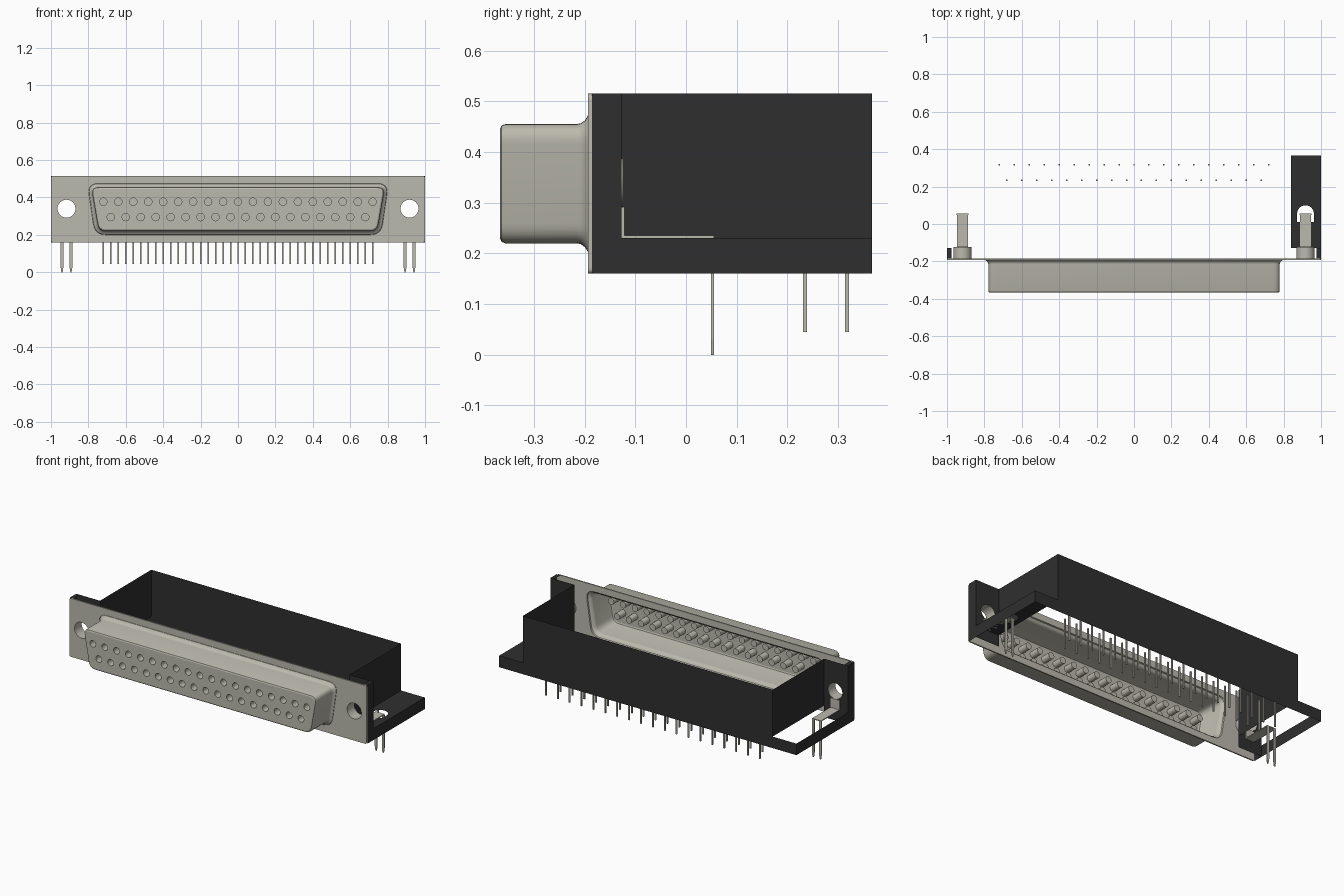
import bpy, bmesh, math
from mathutils import Matrix, Vector

cube = bpy.data.objects.get("Cube")
if cube:
    bpy.data.objects.remove(cube, do_unlink=True)


def material(name, rgb):
    m = bpy.data.materials.new(name)
    m.use_nodes = True
    m.diffuse_color = (*rgb, 1)
    b = m.node_tree.nodes["Principled BSDF"]
    b.inputs["Base Color"].default_value = (*rgb, 1)
    b.inputs["Roughness"].default_value = 0.6
    return m


METAL = material("warm grey metal", (0.50, 0.49, 0.42))
BLACK = material("black plastic", (0.028, 0.028, 0.028))


def add(name, mesh, mat, smooth=False):
    mesh.materials.clear()
    mesh.materials.append(mat)
    ob = bpy.data.objects.new(name, mesh)
    bpy.context.collection.objects.link(ob)
    if smooth:
        bpy.ops.object.select_all(action='DESELECT')
        bpy.context.view_layer.objects.active = ob
        ob.select_set(True)
        bpy.ops.object.shade_smooth_by_angle(angle=math.radians(40))
    return ob


def from_bmesh(name, bm, mat, smooth=False):
    mesh = bpy.data.meshes.new(name)
    bm.to_mesh(mesh)
    bm.free()
    return add(name, mesh, mat, smooth)


def circle(cx, cy, r, n=32):
    return [(cx + r * math.cos(2 * math.pi * i / n), cy + r * math.sin(2 * math.pi * i / n))
            for i in range(n)]


def rounded(corners, r, n=6):
    """Polygon with its corners rounded by short curves."""
    pts = []
    for i, c in enumerate(corners):
        c = Vector(c)
        a = c + (Vector(corners[i - 1]) - c).normalized() * r
        b = c + (Vector(corners[(i + 1) % len(corners)]) - c).normalized() * r
        for k in range(n + 1):
            t = k / n
            pts.append(tuple(a * (1 - t) ** 2 + c * 2 * t * (1 - t) + b * t * t))
    return pts


def plate(name, loops, mat, at, thick=0.0, upright=True):
    """Filled outline with holes, standing at y = at or lying at z = at."""
    cu = bpy.data.curves.new(name, 'CURVE')
    cu.dimensions = '2D'
    cu.fill_mode = 'BOTH'
    cu.extrude = thick / 2
    for loop in loops:
        sp = cu.splines.new('POLY')
        sp.points.add(len(loop) - 1)
        for p, (x, y) in zip(sp.points, loop):
            p.co = (x, y, 0, 1)
        sp.use_cyclic_u = True
    tmp = bpy.data.objects.new(name + "_outline", cu)
    mesh = bpy.data.meshes.new_from_object(tmp)
    bpy.data.objects.remove(tmp)
    bpy.data.curves.remove(cu)
    mesh.name = name
    if upright:
        mesh.transform(Matrix.Translation((0, at, 0)) @ Matrix.Rotation(math.pi / 2, 4, 'X'))
    else:
        mesh.transform(Matrix.Translation((0, 0, at)))
    return add(name, mesh, mat)


def sheet(name, quads, mat):
    bm = bmesh.new()
    for q in quads:
        bm.faces.new([bm.verts.new(p) for p in q])
    return from_bmesh(name, bm, mat)


def wall_x(x, y0, y1, z0, z1):
    return [(x, y0, z0), (x, y1, z0), (x, y1, z1), (x, y0, z1)]


def wall_y(y, x0, x1, z0, z1):
    return [(x0, y, z0), (x0, y, z1), (x1, y, z1), (x1, y, z0)]


def box(bm, x0, x1, y0, y1, z0, z1):
    m = Matrix.Translation(((x0 + x1) / 2, (y0 + y1) / 2, (z0 + z1) / 2)) \
        @ Matrix.Diagonal((x1 - x0, y1 - y0, z1 - z0, 1))
    return bmesh.ops.create_cube(bm, size=1, matrix=m)["verts"]


# Main dimensions
BOT, TOP, LEDGE = 0.16, 0.515, 0.23
FRONT, FLANGE_BACK, MOUNT_BACK, BACK = -0.367, -0.185, -0.127, 0.367
HOUSE, HOLE_X, HOLE_Z, HOLE_R = 0.84, 0.917, 0.34, 0.048


def d_outline(off):
    return rounded([(-0.785 - off, 0.455 + off), (-0.745 - off, 0.22 - off),
                    (0.745 + off, 0.22 - off), (0.785 + off, 0.455 + off)], 0.04 + off)


# Metal flange with screw holes and the D opening
flange = rounded([(-1, BOT), (1, BOT), (1, TOP), (-1, TOP)], 0.012)
plate("flange", [flange, circle(-HOLE_X, HOLE_Z, HOLE_R), circle(HOLE_X, HOLE_Z, HOLE_R),
                 d_outline(0.02)], METAL, -0.189, 0.008)

# D-shaped shell, flared at the root and rounded at the front
bm = bmesh.new()
rings = []
for y, off in [(-0.185, 0.02), (-0.193, 0.018), (-0.199, 0.008), (-0.207, 0.002), (-0.215, 0),
               (-0.357, 0), (-0.364, -0.003), (FRONT, -0.01)]:
    rings.append([bm.verts.new((x, y, z)) for x, z in d_outline(off)])
for a, b in zip(rings, rings[1:]):
    for i in range(len(a)):
        bm.faces.new((a[i - 1], a[i], b[i], b[i - 1]))
bmesh.ops.recalc_face_normals(bm, faces=bm.faces)
from_bmesh("shell", bm, METAL, True)

# Contact positions: 19 in the upper row, 18 in the lower row
contacts = [(-0.72 + 0.08 * i, 0.377, 0.318) for i in range(19)]
contacts += [(-0.68 + 0.08 * i, 0.295, 0.235) for i in range(18)]

# Perforated face and the socket cups behind it
plate("socket_face", [d_outline(-0.01)] + [circle(x, z, 0.02, 16) for x, z, _ in contacts],
      METAL, FRONT)
bm = bmesh.new()
DEPTH = 0.06
for x, z, _ in contacts:
    m = Matrix.Translation((x, FRONT + DEPTH / 2, z)) @ Matrix.Rotation(math.pi / 2, 4, 'X')
    bmesh.ops.create_cone(bm, cap_ends=True, segments=16, radius1=0.02, radius2=0.02,
                          depth=DEPTH, matrix=m)
mouths = [f for f in bm.faces if f.calc_center_median().y < FRONT + 0.001]
bmesh.ops.delete(bm, geom=mouths, context='FACES_ONLY')
from_bmesh("sockets", bm, METAL, True)

# Solder pins
bm = bmesh.new()
for x, _, y in contacts:
    box(bm, x - 0.004, x + 0.004, y - 0.004, y + 0.004, 0.045, LEDGE)
from_bmesh("solder_pins", bm, METAL)

# Open black housing made of thin walls
walls = [wall_y(BACK, -HOUSE, HOUSE, LEDGE, TOP), wall_y(BACK, -1, 1, BOT, LEDGE)]
for s in (-1, 1):
    walls += [wall_x(s * HOUSE, MOUNT_BACK, BACK, LEDGE, TOP),
              wall_x(s, MOUNT_BACK, BACK, BOT, LEDGE),
              wall_x(s, FLANGE_BACK, MOUNT_BACK, BOT, TOP),
              [(s, FLANGE_BACK, TOP), (s, MOUNT_BACK, TOP),
               (s * 0.975, MOUNT_BACK, TOP), (s * 0.975, FLANGE_BACK, TOP)]]
sheet("housing_walls", walls, BLACK)

# Ledge with an arched slot on the left side
slot = [(HOLE_X + 0.045 * math.cos(a), 0.055 + 0.045 * math.sin(a))
        for a in [math.pi * i / 12 for i in range(13)]]
slot += [(HOLE_X - 0.045, 0.01), (HOLE_X + 0.045, 0.01)]
plate("left_ledge", [[(HOUSE, MOUNT_BACK), (1, MOUNT_BACK), (1, BACK), (HOUSE, BACK)], slot],
      BLACK, LEDGE, upright=False)

for s, side in ((1, "left"), (-1, "right")):
    cx = s * HOLE_X
    # Mounting face with screw hole
    plate(side + "_mount", [[(s * HOUSE, BOT), (s, BOT), (s, TOP), (s * HOUSE, TOP)],
                            circle(cx, HOLE_Z, HOLE_R)], BLACK, MOUNT_BACK)
    # Threaded sleeve
    bm = bmesh.new()
    m = Matrix.Translation((cx, -0.155, HOLE_Z)) @ Matrix.Rotation(math.pi / 2, 4, 'X')
    bmesh.ops.create_cone(bm, cap_ends=False, segments=32, radius1=HOLE_R, radius2=HOLE_R,
                          depth=0.062, matrix=m)
    from_bmesh(side + "_sleeve", bm, METAL, True)
    # Bent strap ending in two pointed board-lock prongs
    bm = bmesh.new()
    box(bm, cx - 0.03, cx + 0.03, MOUNT_BACK, -0.121, LEDGE, 0.292)
    box(bm, cx - 0.03, cx + 0.03, MOUNT_BACK, 0.055, LEDGE, 0.235)
    for px in (cx - 0.024, cx + 0.024):
        box(bm, px - 0.008, px + 0.008, 0.049, 0.055, 0.03, LEDGE)
        tip = box(bm, px - 0.008, px + 0.008, 0.049, 0.055, 0, 0.03)
        for v in tip:
            if v.co.z < 0.01:
                v.co.x = px + (v.co.x - px) * 0.4
    from_bmesh(side + "_board_lock", bm, METAL)
